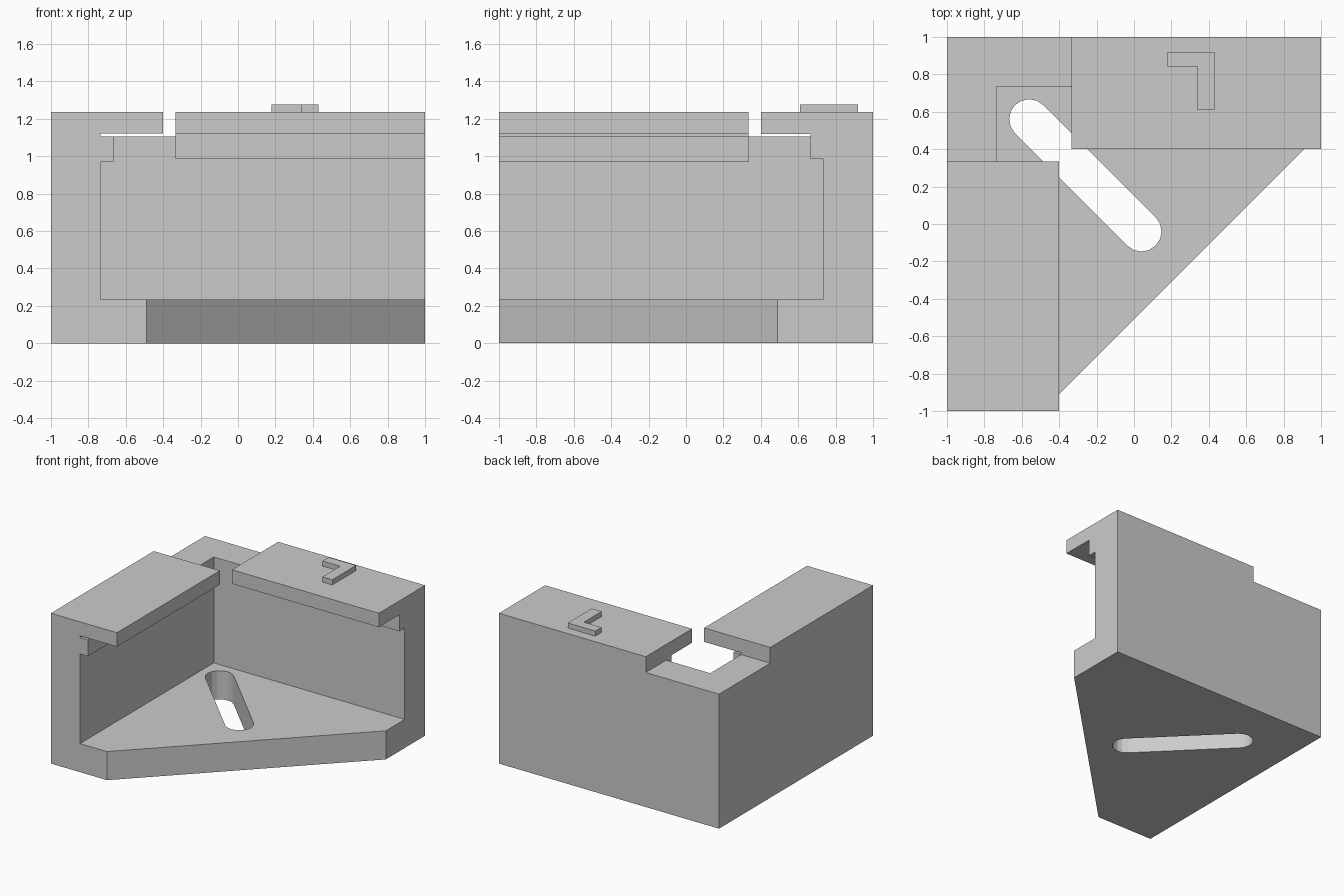
import bpy
import bmesh
from math import radians, cos, sin
from mathutils import Vector

cube = bpy.data.objects.get("Cube")
if cube:
    bpy.data.objects.remove(cube, do_unlink=True)

grey = bpy.data.materials.new("plain grey")
grey.use_nodes = True
grey.diffuse_color = (0.6, 0.6, 0.6, 1)
grey.node_tree.nodes["Principled BSDF"].inputs["Base Color"].default_value = grey.diffuse_color


def prism(name, outline, axis, start, end):
    """Extrude a 2D outline along one axis; the outline uses the other two axes in order."""
    def place(a, b, depth):
        return {"x": (depth, a, b), "y": (a, depth, b), "z": (a, b, depth)}[axis]

    bm = bmesh.new()
    face = bm.faces.new([bm.verts.new(place(a, b, start)) for a, b in outline])
    grown = bmesh.ops.extrude_face_region(bm, geom=[face], use_keep_orig=True)
    moved = [v for v in grown["geom"] if isinstance(v, bmesh.types.BMVert)]
    bmesh.ops.translate(bm, verts=moved, vec=Vector(place(0, 0, end - start)))
    bmesh.ops.recalc_face_normals(bm, faces=bm.faces)
    mesh = bpy.data.meshes.new(name)
    bm.to_mesh(mesh)
    bm.free()
    mesh.materials.append(grey)
    obj = bpy.data.objects.new(name, mesh)
    bpy.context.collection.objects.link(obj)
    return obj


FLOOR, LEDGE, TOP = 0.235, 1.105, 1.235
INNER, LIP, ROOF_EDGE = 0.735, 0.665, 0.4
ROOF_END = 0.335

# Base plate with its diagonal front edge
base = prism("base_plate", [(-1, -1), (-0.49, -1), (1, 0.49), (1, 1), (-1, 1)], "z", 0, FLOOR)

# Diagonal rounded slot cut through the base
slot = []
for centre, first in ((0.04, -135), (-0.56, 45)):
    for step in range(9):
        angle = radians(first + step * 22.5)
        slot.append((centre + 0.107 * cos(angle), -centre + 0.107 * sin(angle)))
cutter = prism("slot_cutter", slot, "z", -0.1, FLOOR + 0.1)
cutter.hide_render = True
cut = base.modifiers.new("slot", "BOOLEAN")
cut.operation = "DIFFERENCE"
cut.solver = "EXACT"
cut.object = cutter
bpy.context.view_layer.objects.active = base
bpy.ops.object.modifier_apply(modifier=cut.name)
bpy.data.objects.remove(cutter, do_unlink=True)

# Side wall: its lip is parted from the overhang by a thin gap
prism("side_wall", [
    (-1, FLOOR), (-INNER, FLOOR), (-INNER, 0.97), (-LIP, 0.97), (-LIP, LEDGE),
    (-INNER, LEDGE), (-INNER, 1.12), (-ROOF_EDGE, 1.12), (-ROOF_EDGE, TOP), (-1, TOP),
], "y", -1, ROOF_END)

# Back wall: its lip joins the overhang
prism("back_wall", [
    (1, FLOOR), (INNER, FLOOR), (INNER, 0.985), (LIP, 0.985), (LIP, 1.12),
    (ROOF_EDGE, 1.12), (ROOF_EDGE, TOP), (1, TOP),
], "x", -ROOF_END, 1)

# Lower corner joining both walls
prism("corner_wall", [
    (-1, ROOF_END), (-INNER, ROOF_END), (-INNER, INNER),
    (-ROOF_END, INNER), (-ROOF_END, 1), (-1, 1),
], "z", FLOOR, LEDGE)

# Raised angle piece on the back overhang
prism("raised_angle", [
    (0.18, 0.92), (0.18, 0.84), (0.34, 0.84), (0.34, 0.61), (0.43, 0.61), (0.43, 0.92),
], "z", TOP, 1.277)
